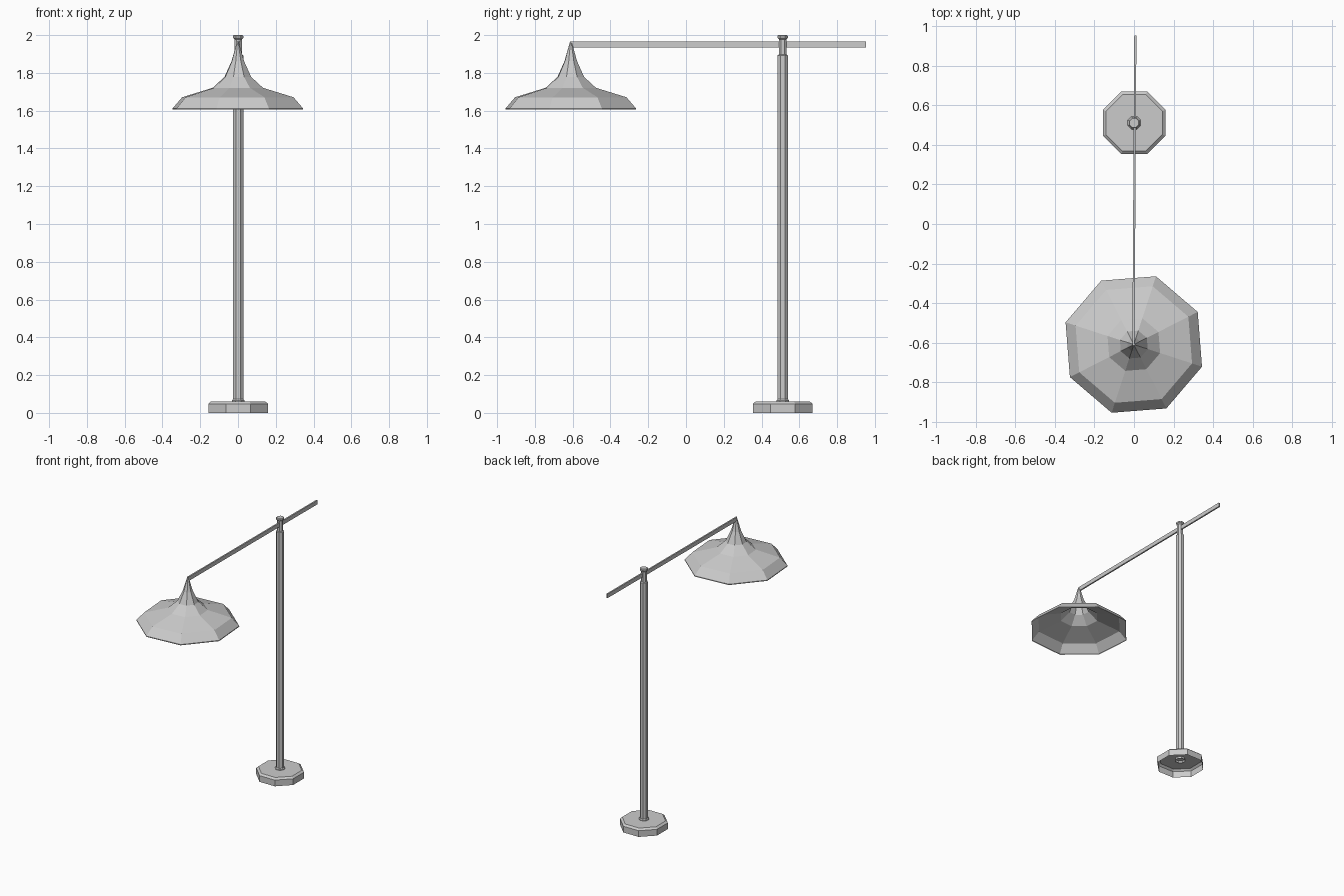
import bpy, bmesh
from math import cos, sin, pi, radians

if "Cube" in bpy.data.objects:
    bpy.data.objects.remove(bpy.data.objects["Cube"])

SIDES = 8
FLAT = 1 / cos(pi / SIDES)   # apothem -> corner radius


def lathe(name, profile, centre, turn, cap_start=False, cap_end=False):
    """Eight-sided flat-shaded revolve of (radius, z) points, listed upward."""
    bm = bmesh.new()
    rings = []
    for r, z in profile:
        rings.append([bm.verts.new((r * cos(turn + 2 * pi * i / SIDES),
                                    r * sin(turn + 2 * pi * i / SIDES), z))
                      for i in range(SIDES)])
    for a, b in zip(rings, rings[1:]):
        for i in range(SIDES):
            j = (i + 1) % SIDES
            bm.faces.new((a[i], a[j], b[j], b[i]))
    if cap_start:
        bm.faces.new(rings[0][::-1])
    if cap_end:
        bm.faces.new(rings[-1])
    mesh = bpy.data.meshes.new(name)
    bm.to_mesh(mesh)
    bm.free()
    ob = bpy.data.objects.new(name, mesh)
    ob.location = (centre[0], centre[1], 0)
    bpy.context.collection.objects.link(ob)
    return ob


POST = (0.001, 0.512)
HEAD = (-0.001, -0.610)

# Hollow foot with chamfered top
lathe("base", [(0.158 * FLAT, 0), (0.158 * FLAT, 0.048), (0.143 * FLAT, 0.061)],
      POST, pi / 8, cap_end=True)

# Post: collar, shaft, narrow neck and top knob
post = [(0.033, 0.045), (0.033, 0.066), (0.027, 0.074), (0.027, 1.893),
        (0.020, 1.897), (0.020, 1.978), (0.027, 1.985), (0.027, 1.996),
        (0.023, 2.0)]
lathe("post", [(r * FLAT, z) for r, z in post], POST, pi / 8, cap_end=True)

# Open bell-shaped shade
lathe("lamp_shade", [(0.363, 1.606), (0.363, 1.612), (0.310, 1.671), (0.140, 1.721),
                     (0.074, 1.779), (0.035, 1.862), (0.006, 1.960)],
      HEAD, radians(27), cap_end=True)

# Thin horizontal arm, very slightly turned
bpy.ops.mesh.primitive_cube_add(size=1, location=(0.002, 0.170, 1.950))
arm = bpy.context.object
arm.name = "arm"
arm.scale = (0.011, 1.566, 0.031)
arm.rotation_euler.z = radians(-0.35)
